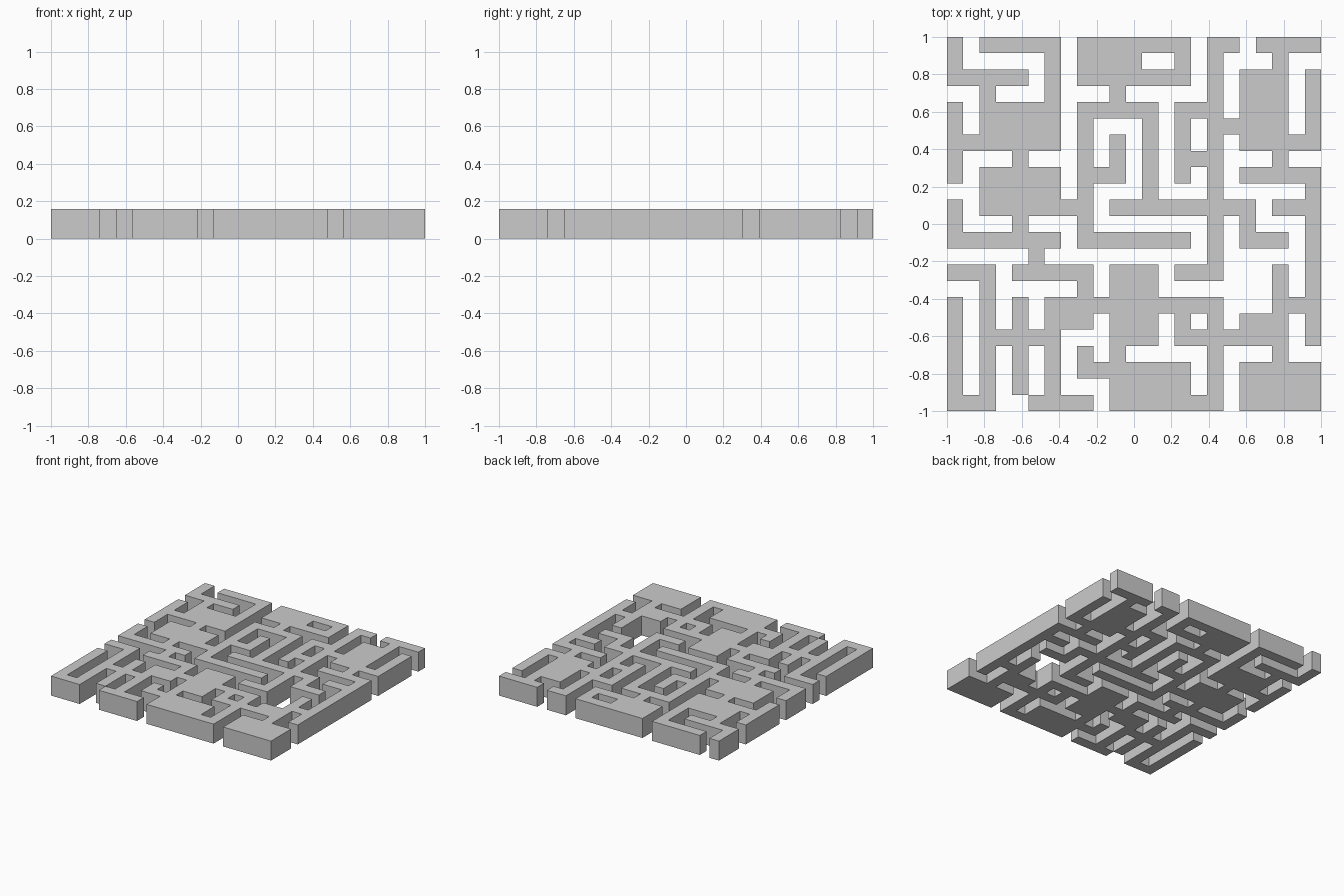
import bpy, bmesh, math

if "Cube" in bpy.data.objects:
    bpy.data.objects.remove(bpy.data.objects["Cube"])

N = 23              # cells per side of the maze
CELL = 2 / N
HEIGHT = 0.16
cells = set()


def fill(c0, c1, r0, r1):
    """Mark a rectangle of cells as solid (columns from left, rows from back)."""
    cells.update((c, r) for c in range(c0, c1 + 1) for r in range(r0, r1 + 1))


# Solid blocks: first and last column, first and last row
blocks = [(8, 11, 0, 2), (2, 6, 4, 6), (2, 6, 8, 10), (18, 20, 2, 6), (6, 8, 16, 17),
          (10, 12, 14, 18), (18, 20, 17, 18), (10, 14, 20, 22), (18, 22, 20, 22)]

# Walls running left to right: row -> column spans
cross_walls = {
    0: [(2, 6), (8, 14), (16, 17), (19, 22)],
    2: [(0, 4), (8, 14)],
    4: [(8, 12), (14, 16)],
    5: [(16, 18)],
    6: [(0, 2), (20, 22)],
    7: [(14, 16)],
    8: [(8, 10), (18, 22)],
    10: [(6, 8), (10, 18), (20, 22)],
    12: [(0, 6), (8, 14), (18, 20)],
    14: [(0, 2), (4, 8), (14, 16)],
    16: [(6, 16), (20, 22)],
    18: [(2, 6), (14, 20)],
    20: [(8, 10)],
    22: [(0, 2), (5, 8), (14, 16)],
}

# Walls running back to front: column -> row spans
long_walls = {
    0: [(0, 2), (4, 8), (10, 12), (16, 22)],
    2: [(2, 4), (14, 22)],
    4: [(6, 8), (10, 12), (16, 21)],
    5: [(12, 14)],
    6: [(0, 4), (16, 22)],
    8: [(4, 12), (14, 16), (19, 20)],
    10: [(2, 4), (6, 8), (18, 20)],
    12: [(4, 10)],
    14: [(0, 2), (4, 8), (16, 18)],
    16: [(0, 14), (16, 22)],
    18: [(10, 12)],
    20: [(0, 2), (6, 8), (14, 20)],
    22: [(2, 6), (8, 18)],
}

for block in blocks:
    fill(*block)
for row, spans in cross_walls.items():
    for a, b in spans:
        fill(a, b, row, row)
for col, spans in long_walls.items():
    for a, b in spans:
        fill(col, col, a, b)

# Footprint: one quad per solid cell, sharing corners
bm = bmesh.new()
corners = {}


def corner(c, r):
    if (c, r) not in corners:
        corners[c, r] = bm.verts.new((-1 + c * CELL, 1 - r * CELL, 0))
    return corners[c, r]


for c, r in sorted(cells):
    bm.faces.new([corner(c, r + 1), corner(c + 1, r + 1),
                  corner(c + 1, r), corner(c, r)])

# Raise the footprint into closed walls, keeping the underside
raised = bmesh.ops.extrude_face_region(bm, geom=bm.faces[:], use_keep_orig=True)
top = [g for g in raised["geom"] if isinstance(g, bmesh.types.BMVert)]
bmesh.ops.translate(bm, verts=top, vec=(0, 0, HEIGHT))
bmesh.ops.recalc_face_normals(bm, faces=bm.faces[:])

# Merge coplanar cells into clean flat faces
bmesh.ops.dissolve_limit(bm, angle_limit=math.radians(1),
                         verts=bm.verts[:], edges=bm.edges[:])

mesh = bpy.data.meshes.new("maze_walls")
bm.to_mesh(mesh)
bm.free()
maze = bpy.data.objects.new("maze_walls", mesh)
bpy.context.collection.objects.link(maze)
